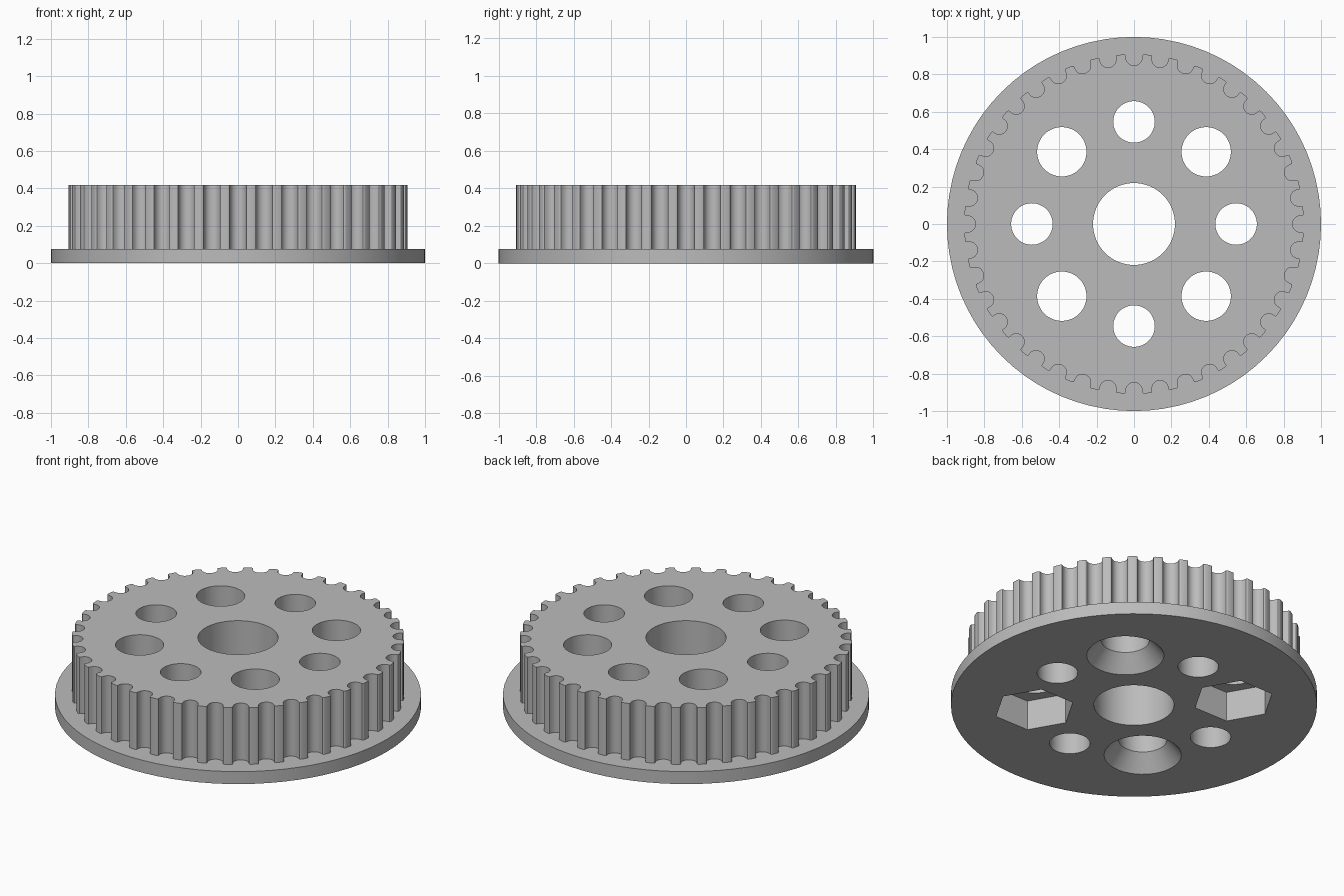
import bpy, bmesh, math

cube = bpy.data.objects.get("Cube")
if cube:
    bpy.data.objects.remove(cube, do_unlink=True)

TEETH = 40
TIP_R = 0.908
FLANGE_H, TOP = 0.075, 0.417
HOLE_RING = 0.546

grey = bpy.data.materials.new("plain grey")
grey.use_nodes = True
colour = (0.5, 0.5, 0.5, 1)
grey.diffuse_color = colour
grey.node_tree.nodes["Principled BSDF"].inputs["Base Color"].default_value = colour


def circle(radius, sides):
    return [(radius * math.cos(math.tau * i / sides),
             radius * math.sin(math.tau * i / sides)) for i in range(sides)]


def loft(name, layers, centre=(0, 0)):
    """Solid through stacked outlines: layers is a list of (z, outline)."""
    bm = bmesh.new()
    rings = [[bm.verts.new((x + centre[0], y + centre[1], z)) for x, y in outline]
             for z, outline in layers]
    n = len(rings[0])
    for low, high in zip(rings, rings[1:]):
        for i in range(n):
            j = (i + 1) % n
            bm.faces.new((low[i], low[j], high[j], high[i]))
    bm.faces.new(rings[0][::-1])
    bm.faces.new(rings[-1])
    mesh = bpy.data.meshes.new(name)
    bm.to_mesh(mesh)
    bm.free()
    mesh.materials.append(grey)
    obj = bpy.data.objects.new(name, mesh)
    bpy.context.collection.objects.link(obj)
    return obj


def combine(target, tool, operation):
    mod = target.modifiers.new("combine", "BOOLEAN")
    mod.operation, mod.solver, mod.object = operation, "EXACT", tool
    bpy.context.view_layer.objects.active = target
    bpy.ops.object.modifier_apply(modifier=mod.name)
    bpy.data.objects.remove(tool, do_unlink=True)


def groove_outline():
    """Round-bottomed belt grooves with softened tooth tips."""
    shoulder = [(-0.055, 0), (-0.0507, 0.001), (-0.047, 0.003), (-0.0443, 0.0063)]
    bowl_r, bowl_depth = 0.0432, 0.0175
    bowl = [(-bowl_r * math.cos(math.pi * i / 12),
             bowl_depth + bowl_r * math.sin(math.pi * i / 12)) for i in range(13)]
    groove = shoulder + bowl + [(-x, d) for x, d in reversed(shoulder)]
    points = []
    for t in range(TEETH):
        a = math.tau * t / TEETH
        for side, depth in groove:
            r = math.sqrt(TIP_R ** 2 - side ** 2) - depth
            points.append((r * math.cos(a) - side * math.sin(a),
                           r * math.sin(a) + side * math.cos(a)))
    return points


# Flange and toothed rim joined into one wheel
wheel = loft("toothed_wheel", [(0, circle(1, 80)), (FLANGE_H, circle(1, 80))])
teeth = groove_outline()
rim = loft("toothed_rim", [(FLANGE_H / 2, teeth), (TOP, teeth)])
combine(wheel, rim, "UNION")

# Centre bore
bore = circle(0.219, 64)
combine(wheel, loft("bore_cutter", [(-0.1, bore), (0.6, bore)]), "DIFFERENCE")

# Ring of eight holes: plain, countersunk and hexagon-pocketed
for k in range(8):
    a = math.tau * k / 8
    centre = (HOLE_RING * math.cos(a), HOLE_RING * math.sin(a))
    r = 0.132 if k % 2 else 0.111
    through = circle(r, 48)
    layers = [(-0.1, through), (0.6, through)]
    if k in (1, 5):
        wide = circle(0.211, 48)
        layers = [(-0.1, wide), (0, wide), (0.095, through), (0.6, through)]
    combine(wheel, loft("hole_cutter", layers, centre), "DIFFERENCE")
    if k in (3, 7):
        nut = circle(0.223, 6)
        combine(wheel, loft("nut_cutter", [(-0.1, nut), (0.18, nut)], centre), "DIFFERENCE")

# Smooth curved walls, crisp edges
for o in bpy.context.selected_objects:
    o.select_set(False)
wheel.select_set(True)
bpy.context.view_layer.objects.active = wheel
bpy.ops.object.shade_smooth_by_angle(angle=math.radians(30))
